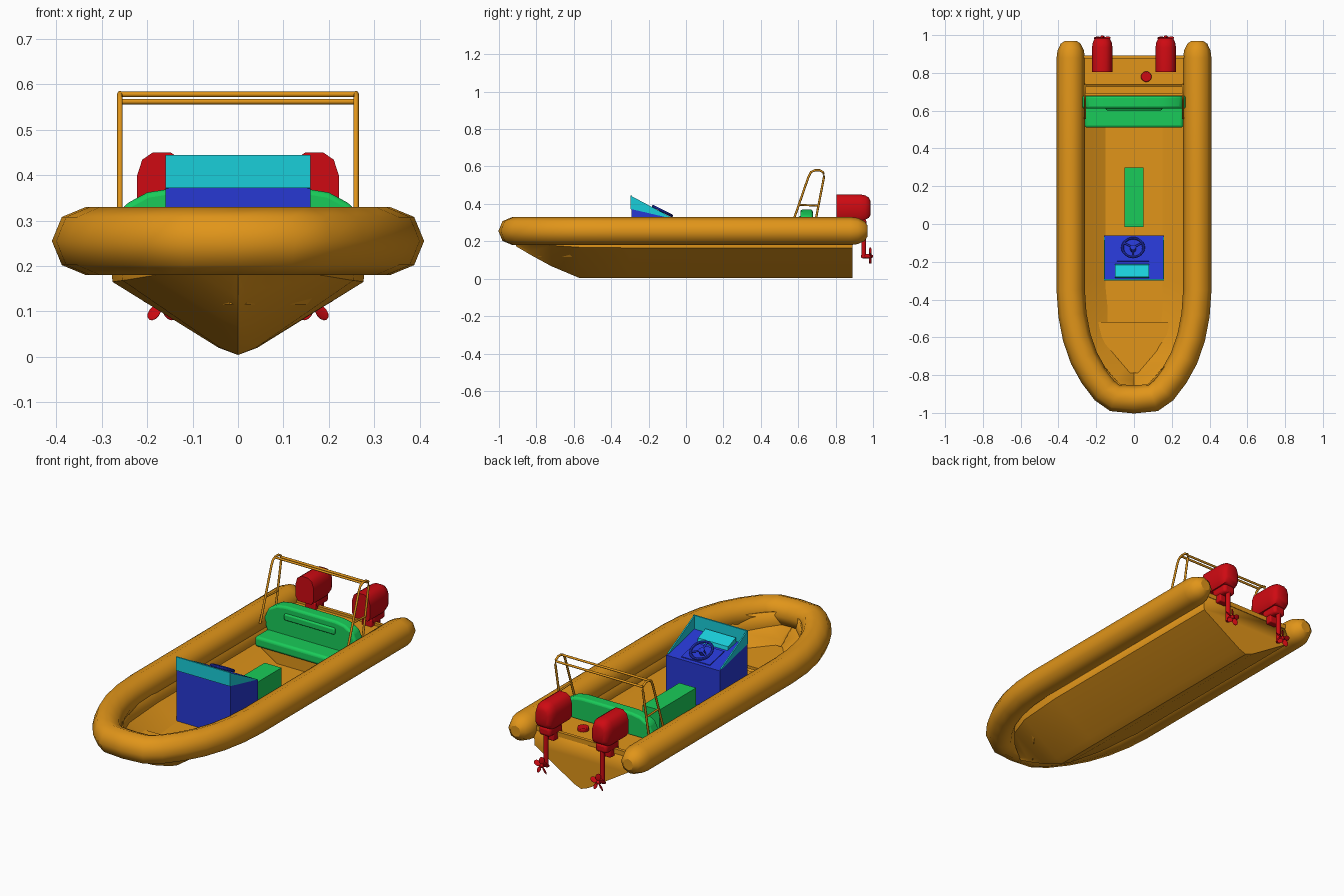
import bpy, bmesh, math
from mathutils import Vector

if "Cube" in bpy.data.objects:
    bpy.data.objects.remove(bpy.data.objects["Cube"])


def material(name, rgb):
    m = bpy.data.materials.new(name)
    m.diffuse_color = (*rgb, 1)
    m.use_nodes = True
    m.node_tree.nodes["Principled BSDF"].inputs["Base Color"].default_value = m.diffuse_color
    return m


ORANGE = material("orange", (0.75, 0.30, 0.01))
GREEN = material("green", (0.01, 0.60, 0.10))
BLUE = material("blue", (0.02, 0.04, 0.65))
CYAN = material("cyan", (0.01, 0.62, 0.70))
RED = material("red", (0.62, 0.003, 0.006))


def finish(ob, mat, bevel=0, segs=2, smooth=35):
    ob.data.materials.clear()
    ob.data.materials.append(mat)
    bpy.ops.object.select_all(action='DESELECT')
    ob.select_set(True)
    bpy.context.view_layer.objects.active = ob
    if bevel:
        b = ob.modifiers.new("bevel", 'BEVEL')
        b.width, b.segments = bevel, segs
    if smooth:
        bpy.ops.object.shade_smooth_by_angle(angle=math.radians(smooth))
    return ob


def loft(name, rings, mat, closed=True, caps=(True, True), **kw):
    """Skin a row of equal-length point rings."""
    bm = bmesh.new()
    vs = [[bm.verts.new(p) for p in r] for r in rings]
    n = len(rings[0])
    for a, b in zip(vs, vs[1:]):
        for i in range(n if closed else n - 1):
            j = (i + 1) % n
            bm.faces.new((a[i], a[j], b[j], b[i]))
    for cap, ring in zip(caps, (vs[0], vs[-1])):
        if cap:
            bm.faces.new(ring)
    bmesh.ops.recalc_face_normals(bm, faces=bm.faces)
    me = bpy.data.meshes.new(name)
    bm.to_mesh(me)
    bm.free()
    ob = bpy.data.objects.new(name, me)
    bpy.context.collection.objects.link(ob)
    return finish(ob, mat, **kw)


def box(name, x, y, z, mat, **kw):
    rings = [[(x[0], yy, z[0]), (x[1], yy, z[0]), (x[1], yy, z[1]), (x[0], yy, z[1])] for yy in y]
    return loft(name, rings, mat, **kw)


def section(name, prof, y0, y1, mat, **kw):
    """Extrude a half xz profile, mirrored in x, along y."""
    full = prof + [(-x, z) for x, z in reversed(prof) if x]
    return loft(name, [[(x, y, z) for x, z in full] for y in (y0, y1)], mat, **kw)


def side_prism(name, prof, x0, x1, mat, **kw):
    return loft(name, [[(x, y, z) for y, z in prof] for x in (x0, x1)], mat, **kw)


def pipe(name, pts, radius, mat, radii=None, res=2):
    cu = bpy.data.curves.new(name, 'CURVE')
    cu.dimensions, cu.twist_mode = '3D', 'Z_UP'
    cu.bevel_depth, cu.bevel_resolution, cu.use_fill_caps = radius, res, True
    sp = cu.splines.new('POLY')
    sp.points.add(len(pts) - 1)
    for i, p in enumerate(pts):
        sp.points[i].co = (*p, 1)
        sp.points[i].radius = radii[i] if radii else 1
    ob = bpy.data.objects.new(name, cu)
    bpy.context.collection.objects.link(ob)
    bpy.ops.object.select_all(action='DESELECT')
    ob.select_set(True)
    bpy.context.view_layer.objects.active = ob
    bpy.ops.object.convert(target='MESH')
    return finish(bpy.context.object, mat, smooth=60)


# Inflatable collar: one horseshoe tube with rounded tips
half = [(.335, .97), (.335, .955), (.335, .92), (.335, .88), (.335, .3), (.335, -.35), (.326, -.48),
        (.303, -.60), (.265, -.71), (.215, -.80), (.155, -.88), (.10, -.92)]
path = half + [(0, -.928)] + [(-x, y) for x, y in reversed(half)]
rad = [.4, .7, .93] + [1] * (len(path) - 6) + [.93, .7, .4]
pipe("collar_tube", [(x, y, .255) for x, y in path], .075, ORANGE, rad)

# V hull: stations of y, half beam, keel z, chine z
rings = []
for y, w, k, c in [(.89, .285, .012, .165), (-.3, .285, .012, .165), (-.57, .262, .012, .168),
                   (-.72, .20, .075, .178), (-.83, .105, .135, .19), (-.91, .012, .182, .205)]:
    h = [(w, .27), (w * .97, c), (w * .15, k + .008), (0, k - .008)]
    rings.append([(x, y, z) for x, z in h + [(-x, z) for x, z in reversed(h[:-1])]])
hull = loft("hull", rings, ORANGE, closed=False, caps=(True, True))
sol = hull.modifiers.new("liner", 'SOLIDIFY')
sol.thickness, sol.offset = .008, -1

# Floor, raised bow floor, stern deck and bench base
section("floor", [(.15, .098), (.13, .085)], .69, -.53, ORANGE)
loft("bow_floor", [[(-w, y, .13), (w, y, .13), (w * .9, y, .115), (-w * .9, y, .115)]
                   for w, y in ((.19, -.52), (.165, -.62), (.02, -.79))], ORANGE)
section("stern_deck", [(.275, .262), (.265, .18), (.13, .09)], .69, .885, ORANGE)
section("transom_rim", [(.265, .275), (.265, .25)], .875, .893, ORANGE)
section("bench_base", [(.255, .172), (.13, .09)], .53, .69, ORANGE)

# Stern bench
box("bench_cushion", (-.26, .26), (.51, .64), (.165, .22), GREEN, bevel=.014, segs=3)
section("bench_backrest", [(.15, .37), (.20, .362), (.25, .335), (.28, .27), (.255, .2)],
        .612, .678, GREEN, bevel=.012, segs=3)
box("backrest_pad", (-.15, .15), (.602, .62), (.30, .335), GREEN, bevel=.007)

# Helm seat
box("helm_seat", (-.05, .05), (-.015, .298), (.095, .215), GREEN, smooth=0)

# Helm console with sloping dash
side_prism("console", [(-.292, .095), (-.06, .095), (-.06, .318), (-.292, .372)], -.16, .16, BLUE, smooth=0)
box("windscreen", (-.16, .16), (-.298, -.29), (.372, .445), CYAN, smooth=0)
for s in (1, -1):
    side_prism("windscreen_side", [(-.296, .372), (-.296, .444), (-.07, .324), (-.07, .319)],
               s * .153, s * .16, CYAN, smooth=0)
side_prism("dash_screen", [(-.285, .37), (-.21, .35), (-.216, .372), (-.28, .397)], -.1, .08, CYAN, smooth=0)
side_prism("dash_panel", [(-.20, .345), (-.19, .345), (-.075, .322), (-.075, .326), (-.195, .354)],
           -.09, .08, BLUE, smooth=0)

# Steering wheel
TILT, HUB = math.radians(-27), Vector((-.005, -.125, .362))
bpy.ops.mesh.primitive_torus_add(major_radius=.056, minor_radius=.007, major_segments=24, minor_segments=8,
                                 location=HUB, rotation=(TILT, 0, 0))
bpy.context.object.name = "wheel_rim"
finish(bpy.context.object, BLUE)
bpy.ops.mesh.primitive_cylinder_add(vertices=16, radius=.015, depth=.035,
                                    location=HUB - Vector((0, .006, .012)), rotation=(TILT, 0, 0))
bpy.context.object.name = "wheel_hub"
finish(bpy.context.object, BLUE)
for k in range(3):
    a = math.radians(-90 + 120 * k)
    dy = math.sin(a) * .056
    end = HUB + Vector((math.cos(a) * .056, dy * math.cos(TILT), dy * math.sin(TILT)))
    pipe("wheel_spoke", [HUB, end], .005, BLUE)

# Roll bar: side hoops, braces and cross bars
for s in (1, -1):
    x = s * .26
    pipe("roll_bar_hoop", [(x, y, z) for y, z in [(.56, .27), (.655, .545), (.668, .57), (.69, .58), (.715, .58),
                                                  (.735, .568), (.738, .545), (.685, .27)]], .006, ORANGE)
    pipe("roll_bar_brace", [(x, .603, .395), (x, .709, .39)], .005, ORANGE)
for y, z in ((.685, .578), (.735, .562)):
    pipe("roll_bar_cross", [(-.26, y, z), (.26, y, z)], .006, ORANGE)

# Fuel cap
bpy.ops.mesh.primitive_cylinder_add(vertices=20, radius=.028, depth=.022, location=(.065, .78, .27))
bpy.context.object.name = "fuel_cap"
finish(bpy.context.object, RED, bevel=.004)

# Twin outboard motors
arch = [(.04, .312), (.054, .335), (.054, .40), (.043, .434), (.02, .45)]
arch += [(-x, z) for x, z in reversed(arch)]
for s in (1, -1):
    cx = s * .168
    loft("motor_cowl", [[(cx + x * f, y, .375 + (z - .375) * f) for x, z in arch]
                        for y, f in ((.805, 1), (.935, 1), (.96, .93), (.978, .78), (.986, .55))], RED, smooth=40)
    box("motor_lower_case", (cx - .035, cx + .035), (.86, .965), (.27, .32), RED, bevel=.015, segs=3)
    box("motor_bracket", (cx - .03, cx + .03), (.85, .925), (.235, .30), RED, bevel=.006)
    pipe("motor_leg", [(cx, .95, .30), (cx, .95, .11)], .013, RED)
    pipe("propeller_hub", [(cx, y, .12) for y in (.935, .945, .985, .999)], .012, RED, [.4, 1, 1, .5])
    for k in range(5):
        a = math.radians(90 + 72 * k)
        bpy.ops.mesh.primitive_uv_sphere_add(segments=10, ring_count=6, radius=1,
                                             location=(cx + .028 * math.cos(a), .985, .12 + .028 * math.sin(a)))
        blade = bpy.context.object
        blade.name = "propeller_blade"
        blade.scale = (.02, .003, .014)
        blade.rotation_mode = 'XYZ'
        blade.rotation_euler = (math.radians(30), -a, 0)
        finish(blade, RED)
